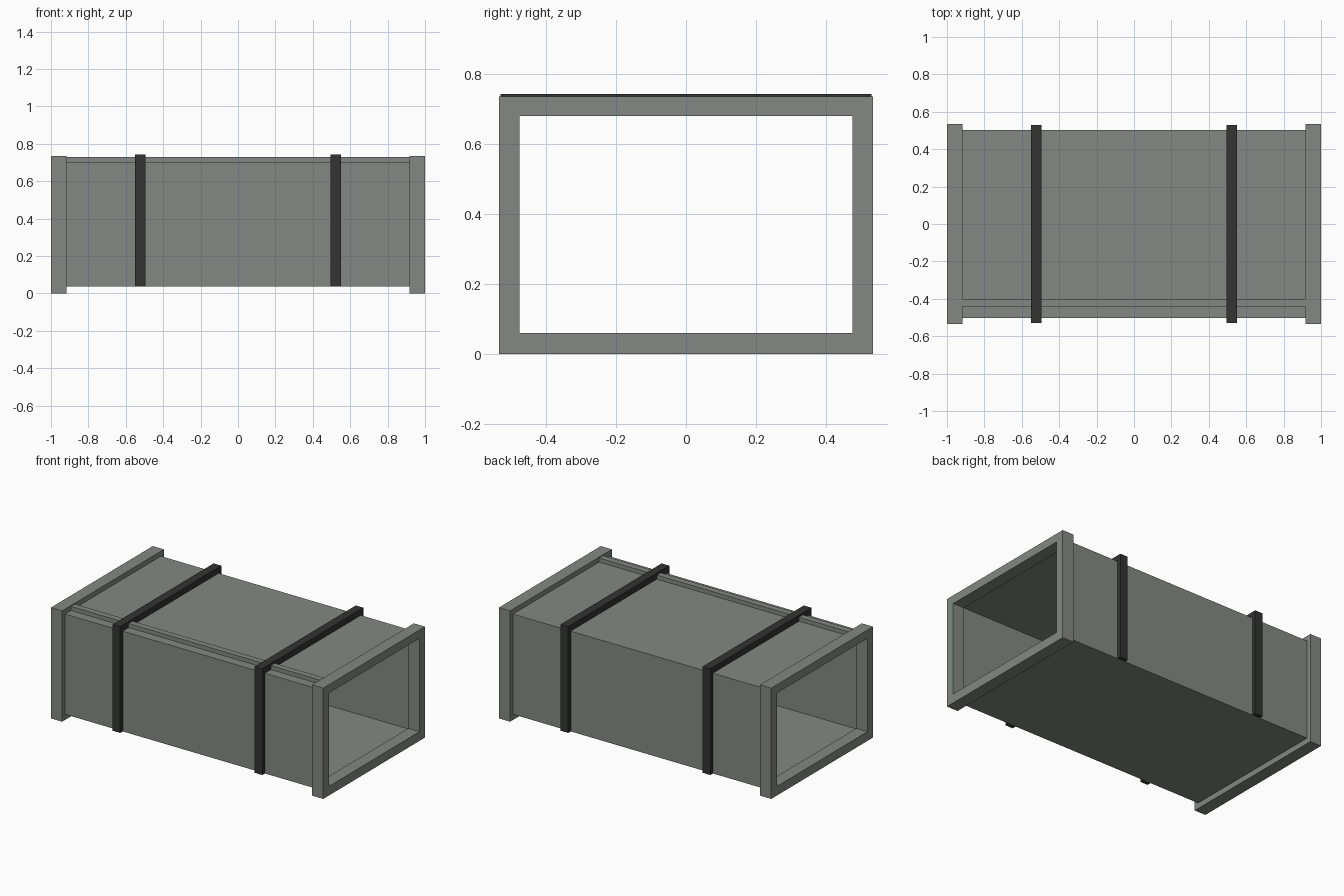
import bpy, bmesh

if "Cube" in bpy.data.objects:
    bpy.data.objects.remove(bpy.data.objects["Cube"])


def material(name, rgb):
    m = bpy.data.materials.new(name)
    m.diffuse_color = (*rgb, 1)
    m.use_nodes = True
    m.node_tree.nodes["Principled BSDF"].inputs["Base Color"].default_value = m.diffuse_color
    return m


metal = material("galvanised grey", (0.23, 0.25, 0.23))
dark = material("dark strap", (0.033, 0.033, 0.033))


def finish(name, bm, mat):
    bmesh.ops.recalc_face_normals(bm, faces=bm.faces)
    me = bpy.data.meshes.new(name)
    bm.to_mesh(me)
    bm.free()
    me.materials.append(mat)
    ob = bpy.data.objects.new(name, me)
    bpy.context.collection.objects.link(ob)


def box(name, x, y, z, mat):
    bm = bmesh.new()
    bmesh.ops.create_cube(bm, size=1)
    for v in bm.verts:
        for i, (a, b) in enumerate((x, y, z)):
            v.co[i] = a if v.co[i] < 0 else b
    finish(name, bm, mat)


def tube(name, x, outer, inner, mat):
    """Rectangular tube along x; outer and inner are (half width, bottom, top)."""
    bm = bmesh.new()
    loops = []
    for px, (w, b, t) in ((x[0], outer), (x[1], outer), (x[1], inner), (x[0], inner)):
        loops.append([bm.verts.new((px, y, z)) for y, z in ((-w, b), (w, b), (w, t), (-w, t))])
    for k in range(4):
        p, q = loops[k], loops[(k + 1) % 4]
        for i in range(4):
            j = (i + 1) % 4
            bm.faces.new((p[i], p[j], q[j], q[i]))
    finish(name, bm, mat)


# Sheet duct and the raised seam along its top
tube("duct_body", (-0.918, 0.918), (0.503, 0.037, 0.703), (0.493, 0.047, 0.693), metal)
box("top_seam", (-0.918, 0.918), (-0.441, -0.4), (0.70, 0.73), metal)

for side, s in (("left", -1), ("right", 1)):
    # End flange
    tube(side + "_flange", sorted((s * 0.918, s)), (0.534, 0, 0.736), (0.476, 0.061, 0.68), metal)
    # Strap: top bar and two side bars
    x = (s * 0.522 - 0.028, s * 0.522 + 0.028)
    box(side + "_strap_top", x, (-0.53, 0.53), (0.703, 0.743), dark)
    for end, e in (("front", -1), ("back", 1)):
        box(f"{side}_strap_{end}", x, sorted((e * 0.503, e * 0.53)), (0.037, 0.703), dark)
